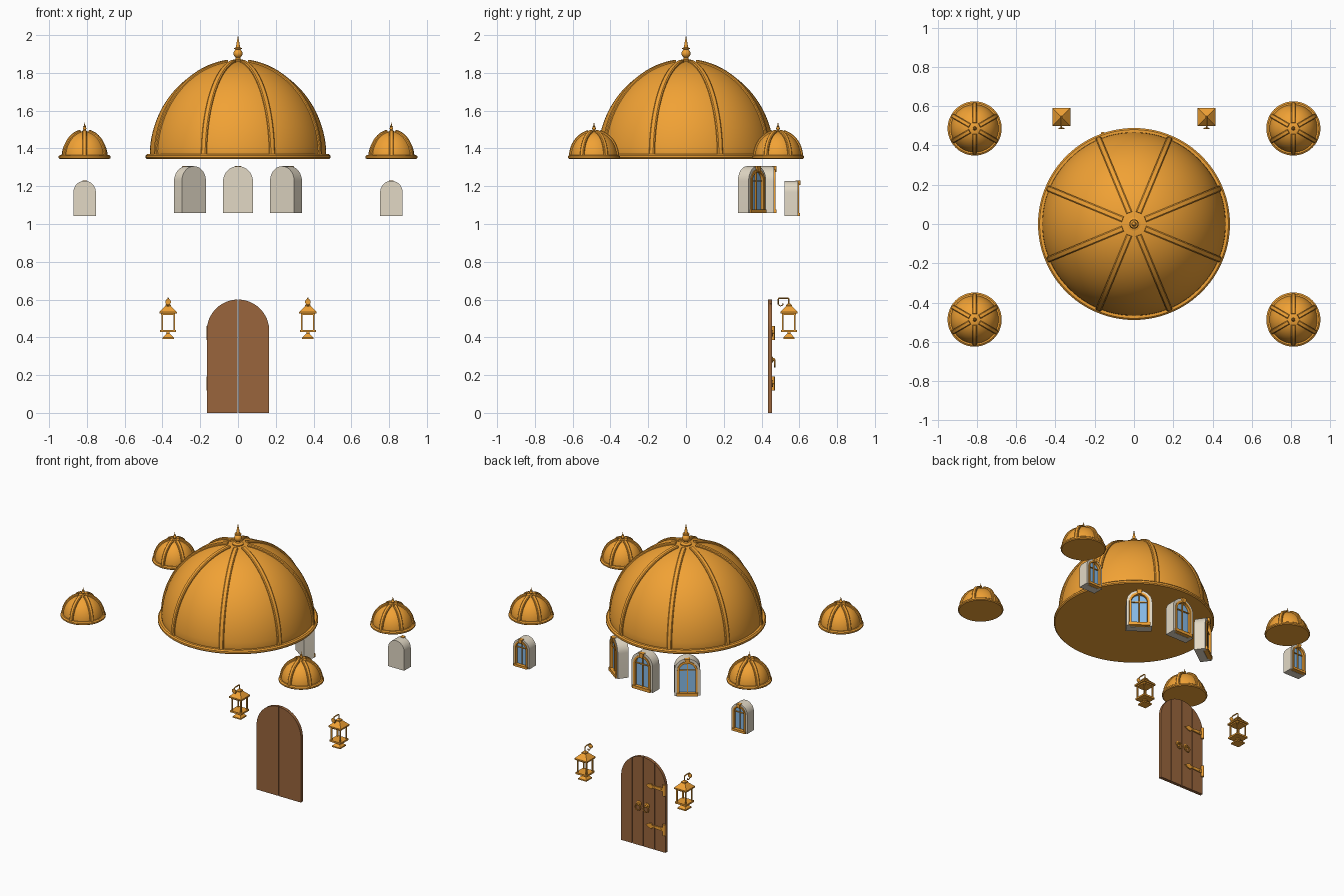
import bpy, bmesh
from math import pi, sin, cos, acos, sqrt, radians
from mathutils import Matrix, Vector

if "Cube" in bpy.data.objects:
    bpy.data.objects.remove(bpy.data.objects["Cube"])

T = Matrix.Translation
R = Matrix.Rotation
I = Matrix.Identity(4)


def material(name, col):
    m = bpy.data.materials.new(name)
    m.diffuse_color = (*col, 1)
    m.use_nodes = True
    m.node_tree.nodes["Principled BSDF"].inputs["Base Color"].default_value = m.diffuse_color
    return m


GOLD = material("gold", (0.88, 0.36, 0.035))
WOOD = material("wood", (0.32, 0.13, 0.045))
STONE = material("cream stone", (0.76, 0.69, 0.56))
GLASS = material("blue glass", (0.24, 0.49, 0.80))


def finish(name, bm, mat, M=I):
    bmesh.ops.remove_doubles(bm, verts=bm.verts, dist=1e-5)
    bmesh.ops.transform(bm, matrix=M, verts=bm.verts)
    bmesh.ops.recalc_face_normals(bm, faces=bm.faces)
    me = bpy.data.meshes.new(name)
    bm.to_mesh(me)
    bm.free()
    me.shade_smooth()
    me.set_sharp_from_angle(angle=radians(32))
    me.materials.append(mat)
    ob = bpy.data.objects.new(name, me)
    bpy.context.collection.objects.link(ob)
    return ob


def skin(name, rings, mat, M=I, closed=False):
    """Join a list of point rings with quads; cap the ends if not closed."""
    bm = bmesh.new()
    vs = [[bm.verts.new(p) for p in ring] for ring in rings]
    n = len(rings[0])
    pairs = list(zip(vs, vs[1:] + vs[:1])) if closed else list(zip(vs, vs[1:]))
    for a, b in pairs:
        for i in range(n):
            bm.faces.new((a[i], a[(i + 1) % n], b[(i + 1) % n], b[i]))
    if not closed:
        bm.faces.new(vs[0])
        bm.faces.new(vs[-1])
    return finish(name, bm, mat, M)


def lathe(name, prof, mat, M=I, seg=32, phase=0.0):
    """Revolve (radius, z) points; the profile starts and ends on the axis."""
    bm = bmesh.new()
    vs = [[bm.verts.new((r * cos(phase + 2 * pi * i / seg), r * sin(phase + 2 * pi * i / seg), z))
           for i in range(seg)] for r, z in prof]
    for a, b in zip(vs, vs[1:]):
        for i in range(seg):
            j = (i + 1) % seg
            bm.faces.new((a[i], a[j], b[j], b[i]))
    return finish(name, bm, mat, M)


def prism(name, pts, y0, y1, mat, M=I):
    """Extrude an (x, z) outline along y."""
    return skin(name, [[(x, y, z) for x, z in pts] for y in (y0, y1)], mat, M)


def box(name, x0, x1, y0, y1, z0, z1, mat, M=I):
    return prism(name, [(x0, z0), (x1, z0), (x1, z1), (x0, z1)], y0, y1, mat, M)


def square(name, prof, mat, M=I):
    return lathe(name, [(r * sqrt(2), z) for r, z in prof], mat, M, 4, pi / 4)


def tube(name, path, r, mat, M=I, n=8):
    """Round rod along a path lying in the yz plane."""
    rings = []
    P = [Vector((0, y, z)) for y, z in path]
    for i, p in enumerate(P):
        t = (P[min(i + 1, len(P) - 1)] - P[max(i - 1, 0)]).normalized()
        s = Vector((1, 0, 0))
        u = t.cross(s)
        rings.append([p + r * (cos(2 * pi * k / n) * s + sin(2 * pi * k / n) * u) for k in range(n)])
    return skin(name, rings, mat, M)


def arch(w, z0, spring, n=20):
    return [(w, z0)] + [(w * cos(pi * i / n), spring + w * sin(pi * i / n)) for i in range(n + 1)] + [(-w, z0)]


# Domes: shell with rim, raised ribs and finial
def dome(name, x, y, a, h, rim, z0, zb, ribs, phase, hw, out, r_end, seg):
    M = T((x, y, 0))
    zr = z0 + rim[1]
    prof = [(0, z0), (rim[0] - .006, z0), (rim[0], z0 + .25 * rim[1]), (rim[0], z0 + .7 * rim[1]),
            (rim[0] - .008, zr), (a * .995, zr)]
    n = 28
    prof += [(a * cos(t), zb + h * sin(t)) for t in (.06 + (pi / 2 - .06) * i / n for i in range(n + 1))]
    lathe(name, prof, GOLD, M, seg)
    section = [(-hw, -.01), (hw, -.01), (hw, out * .6), (hw * .65, out), (-hw * .65, out), (-hw, out * .6)]
    t1 = acos(r_end / a)
    for k in range(ribs):
        rings = []
        for i in range(25):
            t = t1 * i / 24
            nrm = Vector((cos(t) / a, 0, sin(t) / h)).normalized()
            p = Vector((a * cos(t), 0, zb + h * sin(t)))
            rings.append([p + nrm * o + Vector((0, s, 0)) for s, o in section])
        skin(name + "_rib", rings, GOLD, M @ R(phase + 2 * pi * k / ribs, 4, 'Z'))


def finial(name, x, y, z, ball, tip):
    b = ball
    prof = [(0, z - .01), (1.4 * b, z - .01), (1.4 * b, z + .25 * b), (.6 * b, z + .5 * b), (.5 * b, z + .9 * b)]
    c = z + 1.75 * b
    prof += [(b * cos(t), c + b * sin(t)) for t in (-1.05 + 2.1 * i / 12 for i in range(13))]
    top = c + b
    prof += [(.85 * b, top), (.85 * b, top + .2 * b), (.5 * b, top + .3 * b),
             (.33 * b, top + .4 * (tip - top)), (0, tip)]
    lathe(name, prof, GOLD, T((x, y, 0)), 20)


dome("main_dome", 0, 0, .468, .507, (.489, .025), 1.345, 1.355, 8, pi / 8, .015, .011, .062, 96)
finial("main_finial", 0, 0, 1.861, .024, 2.0)
for sx in (-1, 1):
    for sy in (-1, 1):
        x, y = sx * .812, sy * .487
        dome("small_dome", x, y, .122, .135, (.138, .02), 1.345, 1.355, 6, pi / 6, .0115, .011, .028, 48)
        finial("small_finial", x, y, 1.489, .0095, 1.54)


# Arched windows: local y = 0 is the front face, +y points outward
def window(name, M, s, depth):
    w, spring, sill = .079 * s, .169 * s, .02 * s
    o, f = .053 * s, .062 * s
    outer, inner = arch(w, 0, spring), arch(o, sill, spring)
    prism(name + "_body", outer, -depth, -.018, STONE, M)
    prism(name + "_surround", outer + [(-o, 0)] + inner[::-1][1:-1] + [(o, 0)], -.018, 0, STONE, M)
    prism(name + "_glass", inner, -.02, -.012, GLASS, M)
    prism(name + "_frame", arch(f, sill, spring) + arch(o - .004 * s, sill, spring)[::-1],
          -.014, .006, GOLD, M)
    box(name + "_mullion", -.003 * s, .003 * s, -.014, -.004, sill, spring + o, GOLD, M)
    box(name + "_transom", -o, o, -.014, -.005, spring - .003 * s, spring + .003 * s, GOLD, M)
    box(name + "_sill", -.066 * s, .066 * s, -.016, .011, 0, sill, GOLD, M)
    top = spring + w
    prism(name + "_keystone", [(-.011 * s, top - .03 * s), (.011 * s, top - .03 * s),
                               (.017 * s, top + .002), (-.017 * s, top + .002)], -.012, .013, GOLD, M)


for a in (-36, 0, 36):
    window("main_window", R(-radians(a), 4, 'Z') @ T((0, .467, 1.058)), 1, .07)
for sx in (-1, 1):
    window("small_window", T((sx * .812, .593, 1.042)), .752, .071)


# Door: two leaves faced with planks
def plank(name, x0, x1, y0, y1, r=.165, spring=.435):
    a0, a1 = acos(x1 / r), acos(x0 / r)
    pts = [(x0, 0), (x1, 0)]
    pts += [(r * cos(a), spring + r * sin(a)) for a in (a0 + (a1 - a0) * i / 14 for i in range(15))]
    prism(name, pts, y0, y1, WOOD)


for x0, x1 in ((-.165, -.002), (.002, .165)):
    plank("door_leaf", x0, x1, .433, .446)
    m = (x0 + x1) / 2
    plank("door_plank", x0, m - .002, .446, .454)
    plank("door_plank", m + .002, x1, .446, .454)

# Strap hinges on one side
for z in (.422, .155):
    strap = [(-.16, .013), (-.07, .007), (-.065, .018), (-.045, .014), (-.022, 0)]
    prism("hinge_strap", [(x, z + d) for x, d in strap] + [(x, z - d) for x, d in strap[-2::-1]],
          .452, .461, GOLD)
    lathe("hinge_pin", [(0, -.037), (.009, -.037), (.009, .037), (0, .037)], GOLD, T((-.159, .461, z)), 16)
    for x in (-.135, -.085):
        lathe("hinge_stud", [(0, 0), (.005, 0), (.004, .004), (0, .005)], GOLD,
              T((x, .46, z)) @ R(-pi / 2, 4, 'X'), 10)

# Ring handles
for sx in (-1, 1):
    x = sx * .03
    lathe("handle_plate", [(0, 0), (.017, 0), (.017, .005), (.009, .008), (.007, .018), (0, .02)], GOLD,
          T((x, .453, .282)) @ R(-pi / 2, 4, 'X'), 20)
    ring = [[((.019 + .004 * cos(v)) * cos(u), .004 * sin(v), (.019 + .004 * cos(v)) * sin(u))
             for v in (2 * pi * j / 8 for j in range(8))] for u in (2 * pi * i / 24 for i in range(24))]
    skin("handle_ring", ring, GOLD, T((x, .47, .262)), closed=True)

# Hanging lanterns with wall brackets
for sx in (-1, 1):
    M = T((sx * .37, .545, 0))
    square("lantern_base", [(0, .39), (.03, .39), (.03, .398), (.008, .421), (.008, .428), (.042, .428),
                            (.042, .439), (0, .439)], GOLD, M)
    square("lantern_roof", [(0, .517), (.037, .517), (.037, .525), (.046, .525), (.046, .534), (.015, .565),
                            (.015, .571), (.005, .58), (0, .58)], GOLD, M)
    for px in (-.032, .032):
        for py in (-.032, .032):
            box("lantern_post", px - .004, px + .004, py - .004, py + .004, .437, .52, GOLD, M)
    tube("lantern_hook", [(-.057, .575), (-.057, .6), (-.053, .606), (-.045, .608), (-.01, .608),
                          (-.003, .606), (0, .6), (0, .575)], .004, GOLD, M)
    lathe("bracket_plate", [(0, 0), (.015, 0), (.015, .004), (.008, .008), (0, .008)], GOLD,
          M @ T((0, -.061, .588)) @ R(-pi / 2, 4, 'X'), 16)
    tube("bracket_scroll", [(-.055, .572), (-.045, .566), (-.034, .57), (-.03, .58)], .003, GOLD, M)
